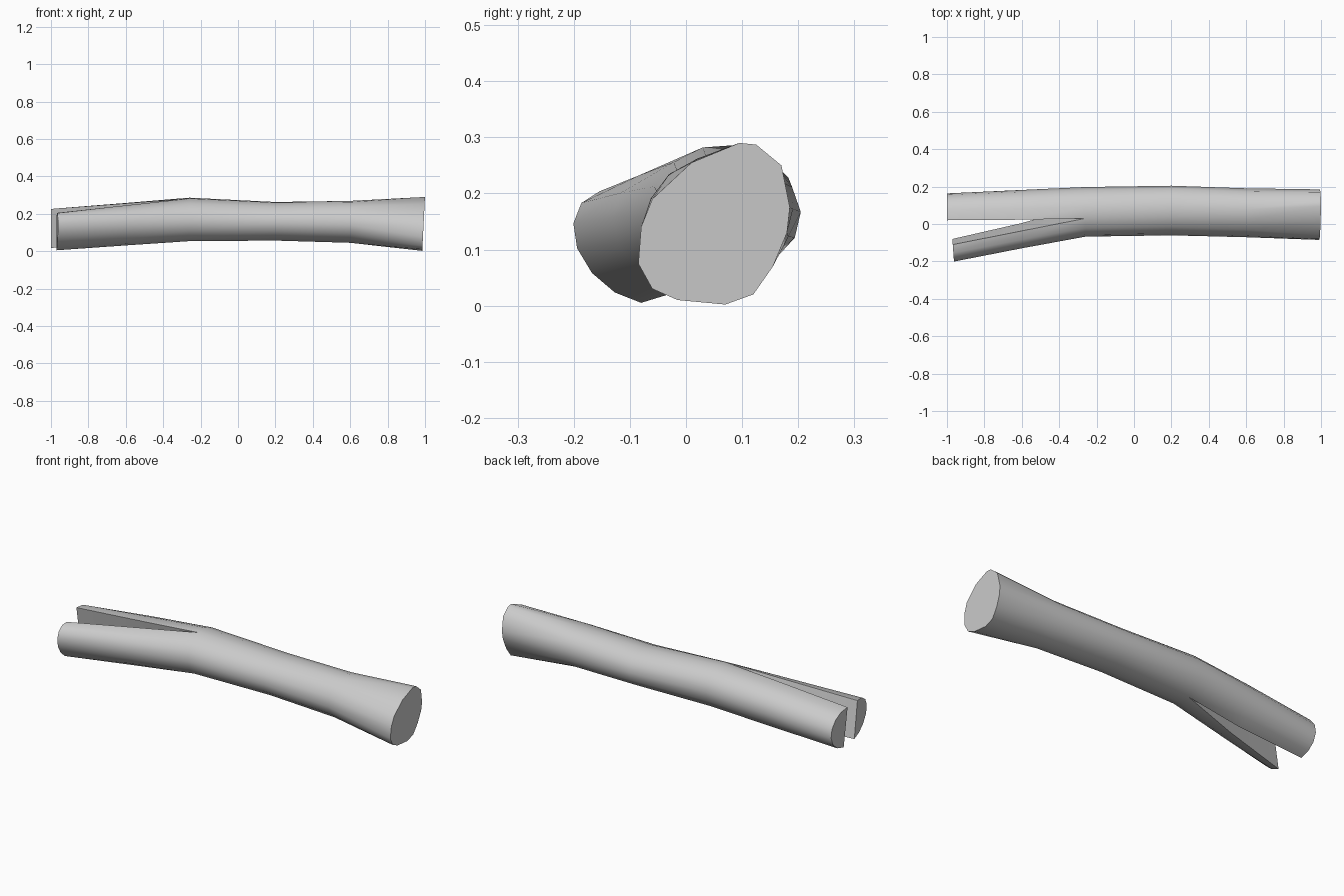
import bpy
import bmesh
from math import sin, cos, pi
from mathutils import Vector

cube = bpy.data.objects.get("Cube")
if cube:
    bpy.data.objects.remove(cube)

SIDES = 14
HALF = SIDES // 2

bark = bpy.data.materials.new("plain grey")
bark.use_nodes = True
grey = (0.6, 0.6, 0.6, 1)
bark.diffuse_color = grey
bark.node_tree.nodes["Principled BSDF"].inputs["Base Color"].default_value = grey

bm = bmesh.new()


def section(x, centre, up, front, steps, lean=0.0):
    """Ring of vertices on a skewed ellipse, starting at the top of the split line."""
    c, u, v = Vector(centre), Vector(up), Vector(front)
    ring = []
    for i in steps:
        t = 2 * pi * i / SIDES
        p = c + u * cos(t) + v * sin(t)
        ring.append(bm.verts.new((x + lean * (p.x - c.x), p.x, p.y)))
    return ring


def loft(a, b):
    """Skin two closed rings."""
    n = len(a)
    for i in range(n):
        j = (i + 1) % n
        bm.faces.new((a[i], a[j], b[j], b[i]))


# Irregular sawn end of the trunk, as (y, z) points
end_outline = [(0.01, 0.255), (-0.06, 0.19), (-0.08, 0.14), (-0.085, 0.075),
               (-0.06, 0.03), (-0.015, 0.01), (0.07, 0.002), (0.12, 0.02),
               (0.155, 0.07), (0.18, 0.13), (0.185, 0.175), (0.17, 0.25),
               (0.125, 0.287), (0.095, 0.29)]
trunk = [[bm.verts.new((0.985 + 0.05 * z, y, z)) for y, z in end_outline]]

# Trunk sections down to the fork
full = range(SIDES)
trunk += [
    section(0.6, (0.06, 0.157), (-0.04, 0.105), (-0.125, -0.04), full),
    section(0.2, (0.072, 0.16), (-0.035, 0.1), (-0.128, -0.03), full),
    section(-0.26, (0.065, 0.17), (-0.035, 0.112), (-0.128, -0.035), full),
]
for a, b in zip(trunk, trunk[1:]):
    loft(a, b)
bm.faces.new(trunk[0])
fork = trunk[-1]

# Two half-round branches sharing the split line of the fork
front_steps = range(HALF + 1)
back_steps = range(HALF, SIDES + 1)
front_branch = [
    fork[:HALF + 1],
    section(-0.6, (-0.016, 0.138), (-0.021, 0.107), (-0.112, -0.005), front_steps),
    section(-0.97, (-0.095, 0.105), (-0.015, 0.1), (-0.105, 0.02), front_steps, -0.07),
]
back_branch = [
    fork[HALF:] + fork[:1],
    section(-0.6, (0.047, 0.144), (-0.024, 0.112), (-0.133, -0.03), back_steps),
    section(-1.0, (0.037, 0.122), (-0.017, 0.104), (-0.126, -0.01), back_steps),
]
for branch in (front_branch, back_branch):
    for a, b in zip(branch, branch[1:]):
        loft(a, b)
    bm.faces.new(branch[-1])

bmesh.ops.recalc_face_normals(bm, faces=bm.faces)
mesh = bpy.data.meshes.new("forked_log")
bm.to_mesh(mesh)
bm.free()
mesh.materials.append(bark)

log = bpy.data.objects.new("forked_log", mesh)
bpy.context.collection.objects.link(log)

# Smooth bark, crisp cut ends and split faces
bpy.ops.object.select_all(action='DESELECT')
log.select_set(True)
bpy.context.view_layer.objects.active = log
bpy.ops.object.shade_smooth_by_angle(angle=0.87)
